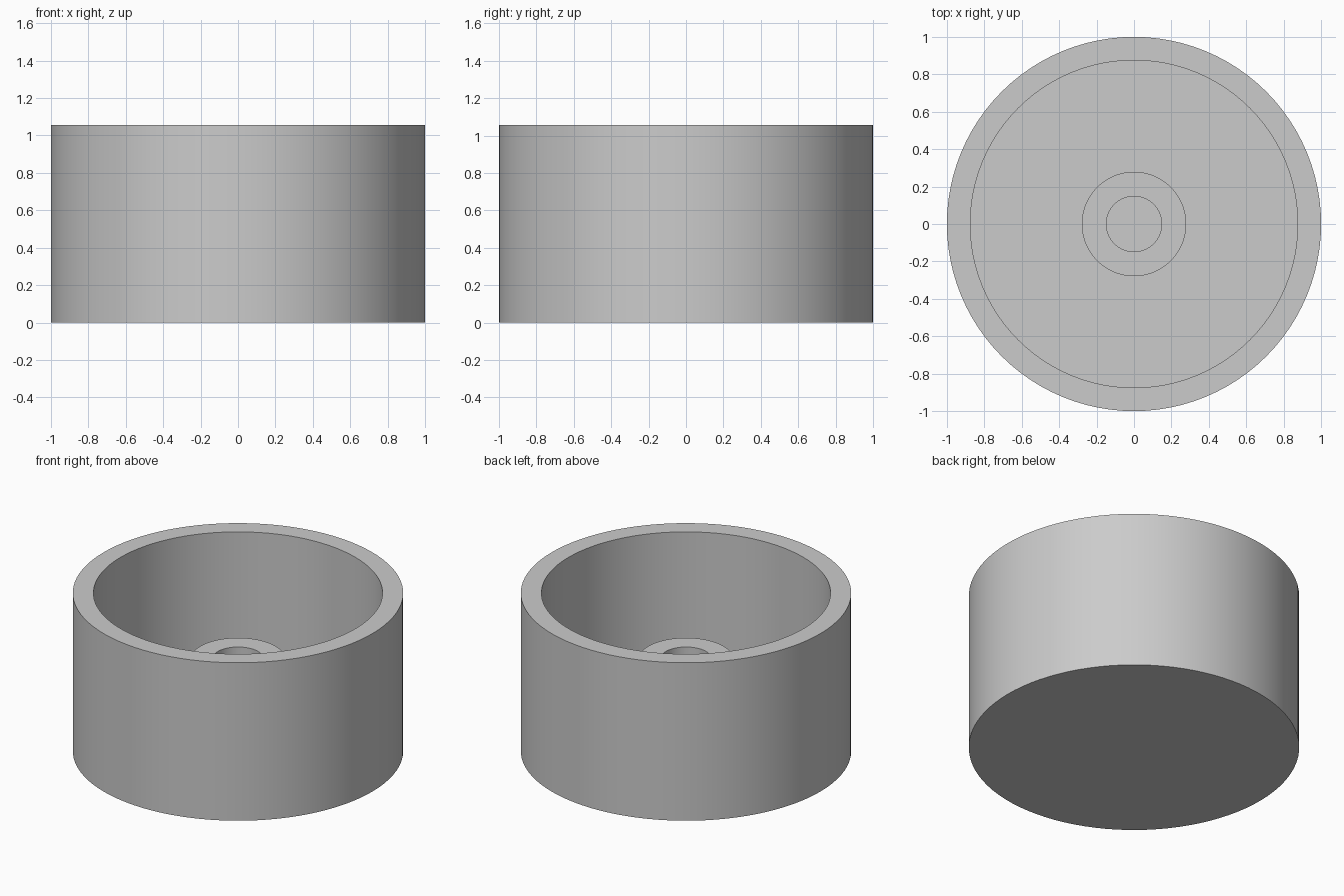
import bpy, bmesh, math

cube = bpy.data.objects.get("Cube")
if cube:
    bpy.data.objects.remove(cube, do_unlink=True)

# One plain grey for the whole body
grey = bpy.data.materials.new("light_grey")
grey.use_nodes = True
color = (0.6, 0.6, 0.6, 1)
grey.diffuse_color = color
grey.node_tree.nodes["Principled BSDF"].inputs["Base Color"].default_value = color

SEGMENTS = 96
HEIGHT, FLOOR, BOSS_TOP = 1.055, 0.12, 0.625
OUTER, INNER, BOSS, BORE = 1.0, 0.875, 0.279, 0.148

# Half section (radius, height): base, outer wall, rim, floor, boss, bore
profile = [
    (OUTER, 0), (OUTER, HEIGHT), (INNER, HEIGHT), (INNER, FLOOR),
    (BOSS, FLOOR), (BOSS, BOSS_TOP), (BORE, BOSS_TOP), (BORE, FLOOR),
]


def lathe(name, section):
    """Revolve a half section about z and cap both ends."""
    bm = bmesh.new()
    rings = []
    for r, z in section:
        angles = [math.tau * i / SEGMENTS for i in range(SEGMENTS)]
        rings.append([bm.verts.new((r * math.cos(a), r * math.sin(a), z)) for a in angles])
    for low, high in zip(rings, rings[1:]):
        for i in range(SEGMENTS):
            j = (i + 1) % SEGMENTS
            bm.faces.new((low[i], low[j], high[j], high[i]))
    bm.faces.new(rings[0][::-1])
    bm.faces.new(rings[-1])
    bmesh.ops.recalc_face_normals(bm, faces=bm.faces)
    mesh = bpy.data.meshes.new(name)
    bm.to_mesh(mesh)
    bm.free()
    mesh.materials.append(grey)
    obj = bpy.data.objects.new(name, mesh)
    bpy.context.collection.objects.link(obj)
    return obj


# Hollow cup with a bored central boss
cup = lathe("cup_with_boss", profile)
bpy.ops.object.select_all(action='DESELECT')
bpy.context.view_layer.objects.active = cup
cup.select_set(True)
bpy.ops.object.shade_smooth_by_angle(angle=math.radians(30))
